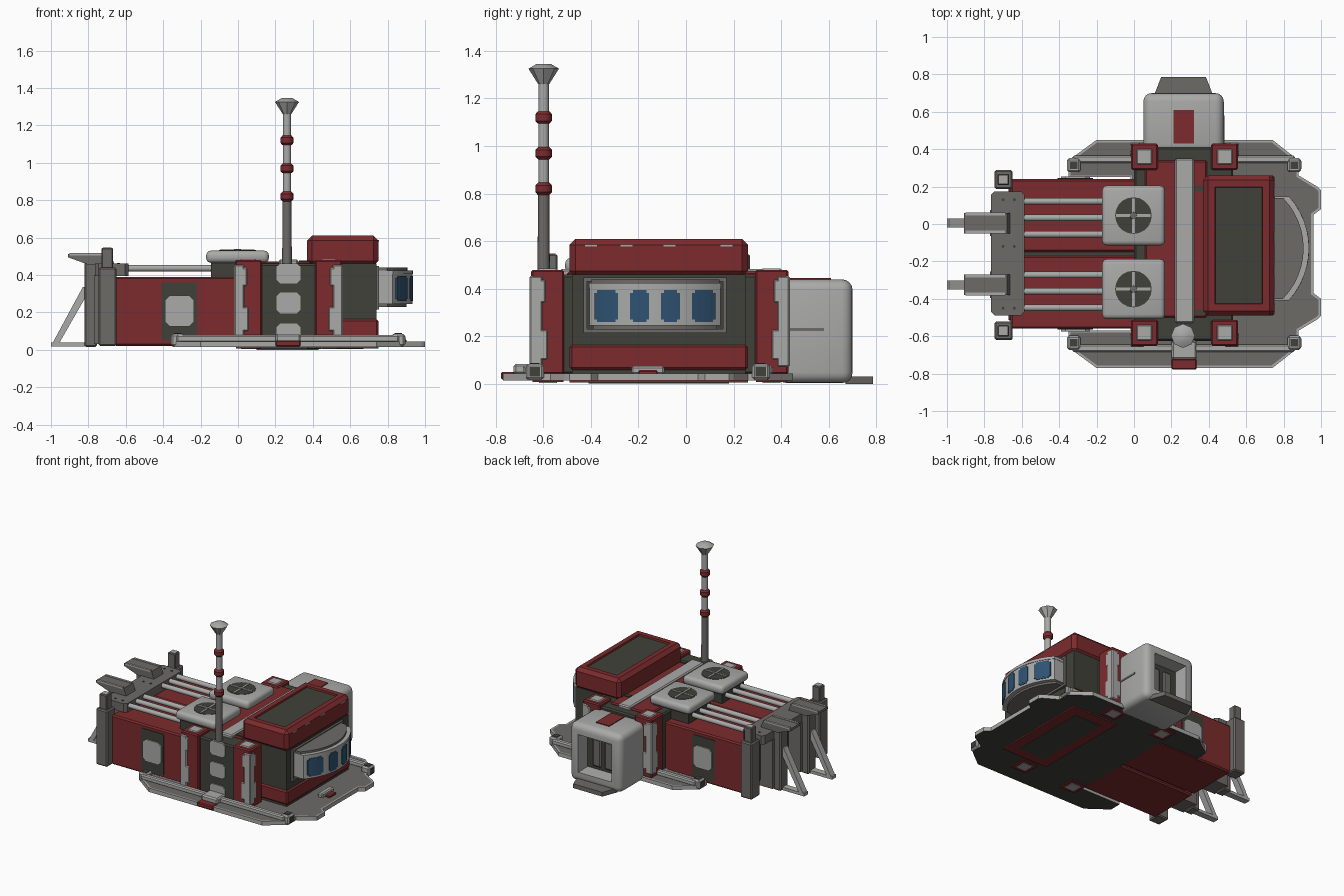
import bpy, bmesh, math
from mathutils import Vector

if "Cube" in bpy.data.objects:
    bpy.data.objects.remove(bpy.data.objects["Cube"])


def material(name, *rgb):
    m = bpy.data.materials.new(name)
    m.diffuse_color = (*rgb, 1)
    m.use_nodes = True
    m.node_tree.nodes["Principled BSDF"].inputs["Base Color"].default_value = m.diffuse_color
    return m


RED = material("dark red", 0.20, 0.024, 0.026)
LIGHT = material("light grey", 0.40, 0.40, 0.395)
MID = material("warm grey", 0.155, 0.145, 0.137)
DARK = material("olive black", 0.052, 0.053, 0.042)
BLUE = material("window blue", 0.028, 0.085, 0.17)


def finish(name, bm, mats, smooth=False):
    bmesh.ops.recalc_face_normals(bm, faces=bm.faces)
    me = bpy.data.meshes.new(name)
    bm.to_mesh(me)
    bm.free()
    for m in mats if isinstance(mats, list) else [mats]:
        me.materials.append(m)
    ob = bpy.data.objects.new(name, me)
    bpy.context.collection.objects.link(ob)
    if smooth:
        bpy.context.view_layer.objects.active = ob
        ob.select_set(True)
        bpy.ops.object.shade_smooth_by_angle(angle=math.radians(35))
        ob.select_set(False)
    return ob


def box_bm(x0, x1, y0, y1, z0, z1, bevel=0, seg=1):
    bm = bmesh.new()
    bmesh.ops.create_cube(bm, size=1)
    for v in bm.verts:
        v.co = Vector(((x0 + x1) / 2 + v.co.x * (x1 - x0),
                       (y0 + y1) / 2 + v.co.y * (y1 - y0),
                       (z0 + z1) / 2 + v.co.z * (z1 - z0)))
    if bevel:
        bmesh.ops.bevel(bm, geom=bm.edges[:], offset=bevel, segments=seg,
                        profile=0.5, affect='EDGES')
    return bm


def box(name, x0, x1, y0, y1, z0, z1, mat, bevel=0, seg=1):
    return finish(name, box_bm(x0, x1, y0, y1, z0, z1, bevel, seg), mat, seg > 1)


def prism_bm(pts, lo, hi, axis):
    place = {'z': lambda a, b, c: (a, b, c), 'y': lambda a, b, c: (a, c, b),
             'x': lambda a, b, c: (c, a, b)}[axis]
    bm = bmesh.new()
    rings = [[bm.verts.new(place(a, b, c)) for a, b in pts] for c in (lo, hi)]
    for r in rings:
        bm.faces.new(r)
    n = len(pts)
    for i in range(n):
        j = (i + 1) % n
        bm.faces.new((rings[0][i], rings[0][j], rings[1][j], rings[1][i]))
    return bm


def prism(name, pts, lo, hi, axis, mat, smooth=False):
    return finish(name, prism_bm(pts, lo, hi, axis), mat, smooth)


def lathe(name, x, y, prof, mat, n=16):
    bm = bmesh.new()
    rings = [[bm.verts.new((x + r * math.cos(2 * math.pi * i / n),
                            y + r * math.sin(2 * math.pi * i / n), z))
              for i in range(n)] for r, z in prof]
    for a, b in zip(rings, rings[1:]):
        for i in range(n):
            j = (i + 1) % n
            bm.faces.new((a[i], a[j], b[j], b[i]))
    bm.faces.new(rings[0])
    bm.faces.new(rings[-1])
    return finish(name, bm, mat, True)


def rounded(a0, a1, b0, b1, c):
    return [(a0 + c, b0), (a1 - c, b0), (a1, b0 + c), (a1, b1 - c),
            (a1 - c, b1), (a0 + c, b1), (a0, b1 - c), (a0, b0 + c)]


CY = -0.16  # long centre line of the platform and modules

# Platform: light rim, inset warm-grey deck, dark underside
outline = [(-0.02, -0.57), (-0.35, -0.57), (-0.35, -0.66), (-0.20, -0.77), (0.74, -0.77),
           (0.88, -0.66), (0.88, -0.57), (0.98, -0.51), (1.0, -0.49), (1.0, -0.40),
           (0.96, -0.37), (0.96, 0.05), (1.0, 0.08), (1.0, 0.18), (0.98, 0.20),
           (0.88, 0.26), (0.88, 0.34), (0.74, 0.45), (-0.20, 0.45), (-0.35, 0.34),
           (-0.35, 0.25), (-0.02, 0.25)]
bm = prism_bm(outline, 0.015, 0.045, 'z')
bmesh.ops.recalc_face_normals(bm, faces=bm.faces)
bm.faces.ensure_lookup_table()
under, deck = bm.faces[0], bm.faces[1]
under.material_index = 2
bmesh.ops.inset_region(bm, faces=[deck], thickness=0.014)
deck.material_index = 1
finish("platform", bm, [LIGHT, MID, DARK])
for y0, y1, edge in ((-0.685, -0.645, -0.775), (0.325, 0.365, 0.445)):
    box("deck_rail", -0.33, 0.86, y0, y1, 0.04, 0.078, LIGHT, 0.008)
    ym = (y0 + y1) / 2 + (0.03 if edge < 0 else -0.03)
    for x in (-0.322, 0.857):
        box("corner_clamp", x - 0.035, x + 0.035, ym - 0.038, ym + 0.038, 0.018, 0.085, LIGHT, 0.01)
        box("clamp_top", x - 0.02, x + 0.02, ym - 0.02, ym + 0.02, 0.08, 0.089, DARK)
        s = 1 if x > 0 else -1
        box("clamp_face", x + s * 0.032 - 0.004, x + s * 0.032 + 0.006, ym - 0.022, ym + 0.022, 0.032, 0.072, DARK)
box("front_step", 0.20, 0.335, -0.778, -0.72, 0.018, 0.05, RED, 0.006)
box("front_step_pad", 0.20, 0.335, -0.725, -0.62, 0.04, 0.085, LIGHT, 0.01)
box("side_step", 0.86, 0.90, -0.20, -0.12, 0.04, 0.058, RED, 0.005)
box("side_step_edge", 0.82, 0.86, -0.23, -0.09, 0.04, 0.075, LIGHT, 0.008)

# Underside hatch and foot pads
box("belly_frame", 0.37, 0.75, -0.49, 0.26, 0.006, 0.02, RED)
box("belly_panel", 0.45, 0.67, -0.41, 0.18, 0.003, 0.012, DARK)
for x in (0.055, 0.485):
    for y in (-0.58, 0.36):
        box("belly_pad", x - 0.065, x + 0.065, y - 0.065, y + 0.065, 0.008, 0.02, RED)
        box("belly_pad_centre", x - 0.038, x + 0.038, y - 0.038, y + 0.038, 0.004, 0.012, LIGHT)

# Central core and roof
box("core", 0.0, 0.53, -0.625, 0.41, 0.04, 0.46, DARK, 0.01)
box("core_roof", 0.06, 0.39, -0.50, 0.34, 0.44, 0.472, RED, 0.008)
box("roof_ridge", 0.22, 0.32, -0.53, 0.35, 0.45, 0.484, LIGHT, 0.008)
for x in (0.10, 0.355):
    for y in (-0.47, 0.19):
        box("roof_clip", x - 0.03, x + 0.03, y - 0.015, y + 0.015, 0.465, 0.478, DARK)
for z0, z1 in ((0.355, 0.462), (0.195, 0.305), (0.05, 0.14)):
    prism("core_plate", rounded(0.205, 0.335, z0, z1, 0.02), -0.633, -0.62, 'y', LIGHT)

# Corner columns with light corner armour and caps
for x, sx in ((0.055, -1), (0.485, 1)):
    for y, sy in ((-0.582, -1), (0.36, 1)):
        box("column", x - 0.072, x + 0.072, y - 0.07, y + 0.07, 0.04, 0.48, RED, 0.008)
        box("column_cap", x - 0.042, x + 0.042, y - 0.042, y + 0.042, 0.47, 0.486, LIGHT, 0.006)
        for w, z0, z1 in ((0.055, 0.07, 0.455), (0.078, 0.10, 0.23), (0.07, 0.34, 0.44)):
            xs = sorted((x + sx * 0.076, x + sx * (0.076 - w)))
            ys = sorted((y + sy * 0.076, y + sy * (0.076 - w)))
            box("column_armour", *xs, *ys, z0, z1, LIGHT, 0.007)

# Cab: dark body, red skirt, red roof with sunken-look panel
box("cab_body", 0.45, 0.74, -0.48, 0.25, 0.04, 0.46, DARK)
box("cab_skirt", 0.45, 0.75, -0.49, 0.26, 0.06, 0.165, RED, 0.01)
bm = box_bm(0.37, 0.75, -0.49, 0.26, 0.45, 0.61, 0.025, 1)
bmesh.ops.recalc_face_normals(bm, faces=bm.faces)
top = max(bm.faces, key=lambda f: f.calc_center_median().z)
bmesh.ops.inset_region(bm, faces=[top], thickness=0.052)
bmesh.ops.inset_region(bm, faces=[top], thickness=0.004, depth=-0.012)
top.material_index = 1
finish("cab_roof", bm, [RED, DARK])
for y in (-0.40, -0.25, -0.07, 0.17):
    box("roof_chip", 0.735, 0.753, y - 0.025, y + 0.025, 0.578, 0.586, LIGHT)
for z0, z1, y0, y1 in ((0.215, 0.232, -0.43, 0.17), (0.43, 0.447, -0.43, 0.17),
                       (0.215, 0.447, -0.43, -0.415), (0.215, 0.447, 0.155, 0.17)):
    box("bay_frame", 0.735, 0.755, y0, y1, z0, z1, MID)

# Curved window bay
YB, R, XC = -0.13, 0.41, 0.522


def arc(r, y0, y1, n=12):
    a0, a1 = math.asin((y0 - YB) / r), math.asin((y1 - YB) / r)
    return [(XC + r * math.cos(a0 + (a1 - a0) * i / n),
             YB + r * math.sin(a0 + (a1 - a0) * i / n)) for i in range(n + 1)]


def bay(name, r, half, z0, z1, mat):
    pts = [(0.73, YB - half)] + arc(r, YB - half, YB + half) + [(0.73, YB + half)]
    prism(name, pts, z0, z1, 'z', mat, True)


bay("window_bay", R, 0.275, 0.245, 0.425, LIGHT)
bay("bay_visor", R - 0.025, 0.27, 0.42, 0.44, MID)
bay("bay_lip", R + 0.004, 0.278, 0.405, 0.425, LIGHT)
bay("bay_floor", R - 0.03, 0.26, 0.23, 0.25, MID)
for y0, y1 in ((-0.385, -0.285), (-0.235, -0.155), (-0.105, -0.025), (0.025, 0.125)):
    for inset, z0, z1 in ((0.012, 0.26, 0.395), (0.0, 0.272, 0.383)):
        e = 0.004 if inset else 0.0045
        pts = arc(R + e, y0 + inset, y1 - inset, 4) + arc(R - 0.004, y0 + inset, y1 - inset, 4)[::-1]
        prism("bay_window", pts, z0, z1, 'z', BLUE)

# Airlock: rounded shell with recessed doorway, door and ramp
bm = box_bm(0.05, 0.48, 0.38, 0.70, 0.004, 0.44, 0.045, 4)
bmesh.ops.recalc_face_normals(bm, faces=bm.faces)
back = max(bm.faces, key=lambda f: f.calc_center_median().y)
bmesh.ops.inset_region(bm, faces=[back], thickness=0.045)
bmesh.ops.inset_region(bm, faces=[back], thickness=0.012, depth=-0.10)
back.material_index = 1
finish("airlock", bm, [LIGHT, DARK], True)
for x in (0.215, 0.315):
    box("airlock_door", x - 0.035, x + 0.035, 0.59, 0.612, 0.11, 0.32, MID, 0.01)
box("airlock_roof_patch", 0.21, 0.32, 0.43, 0.61, 0.435, 0.446, RED)
box("airlock_strip", 0.475, 0.484, 0.43, 0.58, 0.222, 0.236, MID)
prism("airlock_ramp", [(0.10, 0.67), (0.43, 0.67), (0.385, 0.785), (0.145, 0.785)], 0.0, 0.032, 'z', MID)

# Two cargo modules with side panels, roof pipes and fans
for m in (-1, 1):
    c = CY + m * 0.205
    box("cargo_module", -0.66, 0.03, c - 0.195, c + 0.195, 0.02, 0.39, RED, 0.01)
    box("module_end", -0.672, -0.65, c - 0.15, c + 0.15, 0.07, 0.34, DARK, 0.005)
    side = c + m * 0.195
    for nm, x0, x1, z0, z1, t, ch, mt in (("side_panel", -0.41, -0.22, 0.05, 0.36, 0.005, 0.01, DARK),
                                          ("side_hatch", -0.39, -0.235, 0.125, 0.29, 0.014, 0.025, LIGHT)):
        prism(nm, rounded(x0, x1, z0, z1, ch), side - m * 0.01, side + m * t, 'y', mt)
    fy = 0.045 if m > 0 else -0.348
    for k in (-1, 0, 1):
        n = 12
        ring = [(fy - 0.012 + k * 0.088 + 0.018 * math.cos(2 * math.pi * i / n),
                 0.436 + 0.018 * math.sin(2 * math.pi * i / n)) for i in range(n)]
        prism("roof_pipe", ring, -0.60, -0.13, 'x', LIGHT, True)
    box("fan_base", -0.145, 0.12, fy - 0.13, fy + 0.13, 0.38, 0.475, DARK)
    box("fan_housing", -0.17, 0.165, fy - 0.16, fy + 0.16, 0.465, 0.53, LIGHT, 0.025, 3)
    lathe("fan_well", -0.003, fy, [(0.098, 0.52), (0.098, 0.5325)], DARK, 20)
    lathe("fan_hub", -0.003, fy, [(0.022, 0.525), (0.018, 0.538)], MID)
    box("fan_bar", -0.095, 0.089, fy - 0.008, fy + 0.008, 0.525, 0.537, LIGHT)
    box("fan_bar", -0.011, 0.005, fy - 0.092, fy + 0.092, 0.525, 0.537, LIGHT)
box("module_seam", -0.60, 0.0, CY - 0.012, CY + 0.012, 0.04, 0.375, DARK)

# Rear frame: cross plate, corner posts, uprights, braces and spouts
prism("rear_plate", rounded(-0.765, -0.585, -0.49, 0.175, 0.02), 0.395, 0.46, 'z', MID)
for y in (-0.571, 0.238):
    box("corner_post", -0.73, -0.668, y - 0.03, y + 0.03, 0.02, 0.545, MID, 0.005)
    box("post_socket", -0.745, -0.65, y - 0.05, y + 0.05, 0.02, 0.44, MID, 0.008)
    box("post_cap", -0.722, -0.676, y - 0.022, y + 0.022, 0.54, 0.548, LIGHT)
for y in (-0.325, 0.005):
    box("rear_upright", -0.82, -0.755, y - 0.045, y + 0.045, 0.015, 0.47, MID, 0.008)
    box("upright_web", -0.77, -0.655, y - 0.07, y + 0.07, 0.03, 0.40, MID)
    prism("brace_foot", [(-1.0, 0.018), (-0.8, 0.018), (-0.8, 0.04), (-1.0, 0.04)], y - 0.024, y + 0.024, 'y', LIGHT)
    prism("brace_strut", [(-1.0, 0.02), (-0.965, 0.02), (-0.81, 0.29), (-0.81, 0.335), (-0.83, 0.335)],
          y - 0.024, y + 0.024, 'y', LIGHT)
    prism("spout", [(-0.91, 0.495), (-0.80, 0.455), (-0.66, 0.455), (-0.68, 0.513), (-0.91, 0.513)],
          y - 0.055, y + 0.055, 'y', MID)
    for e in (-0.048, 0.048):
        box("spout_edge", -0.90, -0.69, y + e - 0.008, y + e + 0.008, 0.505, 0.518, LIGHT)
for y in (-0.45, -0.12, 0.13):
    for x in (-0.70, -0.64):
        lathe("plate_bolt", x, y, [(0.008, 0.455), (0.008, 0.464)], DARK, 8)

# Antenna mast
MX, MY = 0.262, -0.598
lathe("mast_lower", MX, MY, [(0.026, 0.44), (0.024, 0.80)], MID)
lathe("mast_upper", MX, MY, [(0.022, 0.79), (0.022, 1.27)], LIGHT)
lathe("mast_horn", MX, MY, [(0.023, 1.26), (0.064, 1.325), (0.030, 1.345)], LIGHT, 8)
for z in (0.82, 0.97, 1.12):
    lathe("mast_ring", MX, MY, [(0.024, z - 0.026), (0.035, z - 0.014), (0.035, z + 0.014),
                                (0.024, z + 0.026)], RED)
